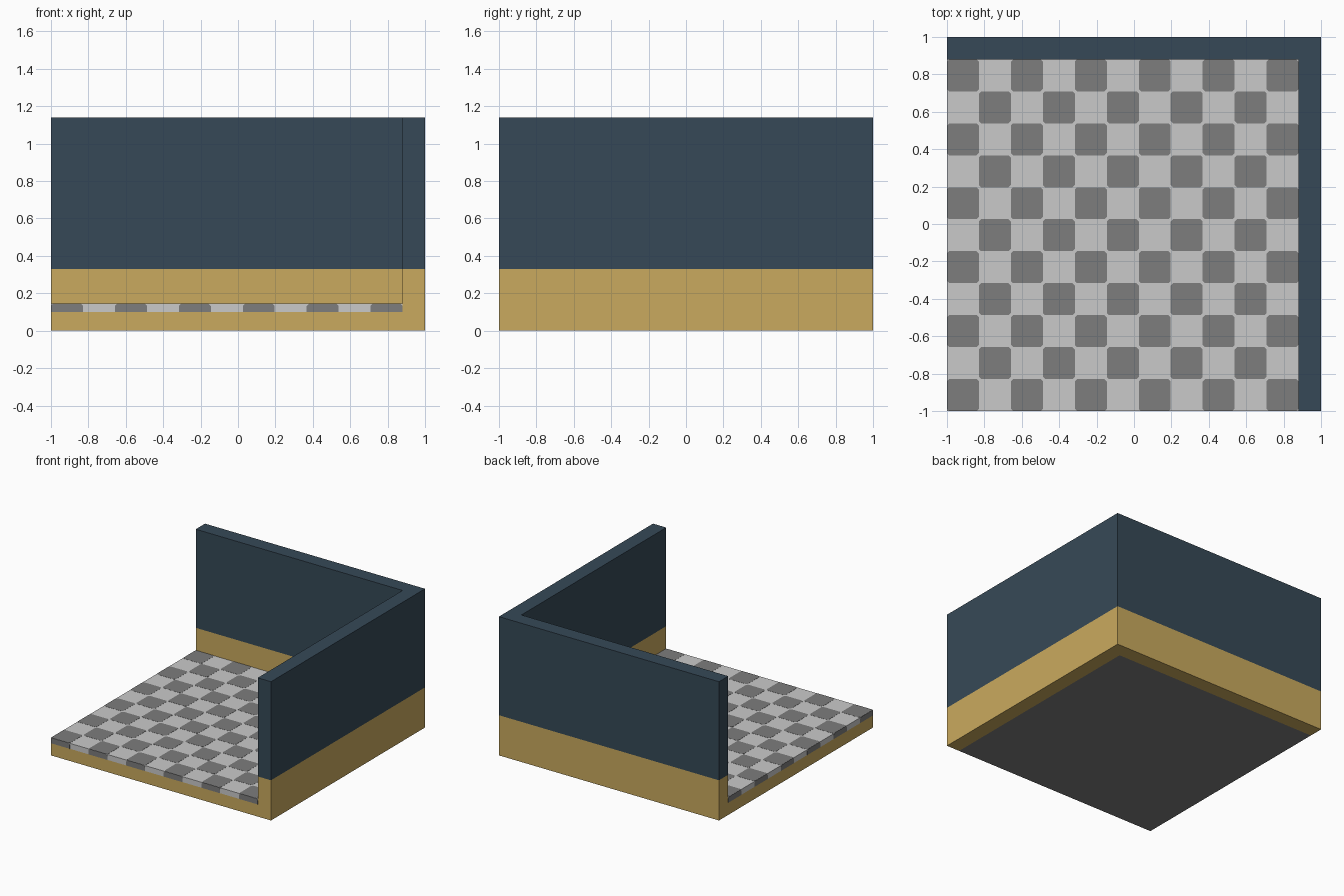
import bpy, bmesh

if "Cube" in bpy.data.objects:
    bpy.data.objects.remove(bpy.data.objects["Cube"])

def lin(c):
    c /= 255
    return c / 12.92 if c <= 0.04045 else ((c + 0.055) / 1.055) ** 2.4

def material(name, r, g, b):
    m = bpy.data.materials.new(name)
    m.diffuse_color = (lin(r), lin(g), lin(b), 1)
    m.use_nodes = True
    m.node_tree.nodes["Principled BSDF"].inputs["Base Color"].default_value = m.diffuse_color
    return m

NAVY = material("navy_paint", 54, 73, 87)
GOLD = material("ochre_paint", 202, 170, 94)
LIGHT = material("light_tile", 202, 202, 202)
DARK = material("dark_tile", 125, 125, 125)

IN = 0.88            # inner face of both walls
Z_BASE, Z_FLOOR, Z_SPLIT, Z_TOP = 0.10, 0.145, 0.33, 1.14
N = 11               # tiles per side
T = (IN + 1) / N
E = 0.001            # plate thickness

def finish(name, bm, mats):
    bmesh.ops.recalc_face_normals(bm, faces=bm.faces)
    me = bpy.data.meshes.new(name)
    bm.to_mesh(me)
    bm.free()
    for m in mats:
        me.materials.append(m)
    ob = bpy.data.objects.new(name, me)
    bpy.context.collection.objects.link(ob)
    return ob

def prism(bm, outline, levels):
    """Stack an outline through the given heights, capped at both ends."""
    rings = [[bm.verts.new((x, y, z)) for x, y in outline] for z in levels]
    n = len(outline)
    for a, b in zip(rings, rings[1:]):
        for i in range(n):
            j = (i + 1) % n
            bm.faces.new((a[i], a[j], b[j], b[i]))
    bm.faces.new(rings[0][::-1])
    bm.faces.new(rings[-1])

# L-shaped wall, ochre skirting below and navy above
bm = bmesh.new()
prism(bm, [(1, -1), (1, 1), (-1, 1), (-1, IN), (IN, IN), (IN, -1)], [0, Z_SPLIT, Z_TOP])
for f in bm.faces:
    f.material_index = 0 if f.calc_center_median().z > Z_SPLIT else 1
finish("corner_wall", bm, [NAVY, GOLD])

# Floor slab: ochre rim, grey underside, light tile layer
bm = bmesh.new()
prism(bm, [(-1, -1), (IN, -1), (IN, IN), (-1, IN)], [0, Z_BASE, Z_FLOOR])
for f in bm.faces:
    z = f.calc_center_median().z
    f.material_index = 2 if z < 0.001 else (0 if z < Z_BASE else 1)
hidden = [f for f in bm.faces
          if all(v.co.x > IN - 1e-4 for v in f.verts) or all(v.co.y > IN - 1e-4 for v in f.verts)]
bmesh.ops.delete(bm, geom=hidden, context='FACES')
finish("floor_slab", bm, [GOLD, LIGHT, DARK])

# Dark tiles: thin plates with clipped corners on the top and the two open edges
def plate(bm, outline, place):
    """Thin plate; place maps (u, v, offset) to a point."""
    a, b = ([bm.verts.new(place(u, v, d)) for u, v in outline] for d in (0, E))
    bm.faces.new(b)
    for i in range(len(a)):
        j = (i + 1) % len(a)
        bm.faces.new((a[i], a[j], b[j], b[i]))

C = 0.012
bm = bmesh.new()
for i in range(N):
    u0, u1 = -1 + i * T, -1 + (i + 1) * T
    for j in range(N):
        if (i + j) % 2:
            continue
        v0, v1 = -1 + j * T, -1 + (j + 1) * T
        plate(bm, [(u0 + C, v0), (u1 - C, v0), (u1, v0 + C), (u1, v1 - C),
                   (u1 - C, v1), (u0 + C, v1), (u0, v1 - C), (u0, v0 + C)],
              lambda u, v, d: (u, v, Z_FLOOR + d))
    if i % 2 == 0:
        side = [(u0, Z_BASE), (u1, Z_BASE), (u1, Z_FLOOR - C), (u1 - C, Z_FLOOR),
                (u0 + C, Z_FLOOR), (u0, Z_FLOOR - C)]
        plate(bm, side, lambda u, v, d: (u, -1 - d, v))
        plate(bm, side, lambda u, v, d: (-1 - d, u, v))
finish("dark_floor_tiles", bm, [DARK])
